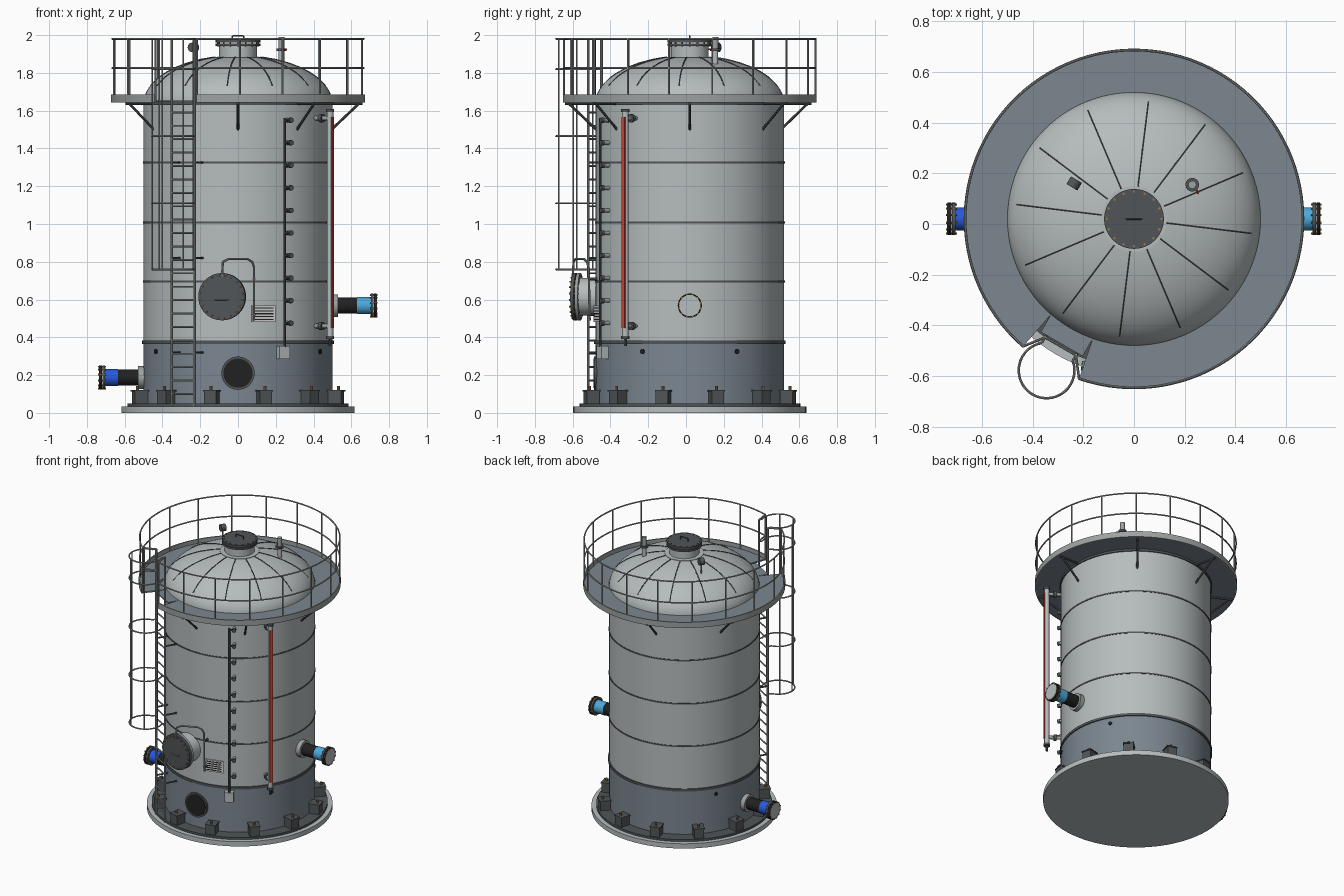
import bpy, bmesh
from math import sin, cos, pi, radians, sqrt
from mathutils import Vector, Matrix

if "Cube" in bpy.data.objects:
    bpy.data.objects.remove(bpy.data.objects["Cube"])


def material(name, r, g, b):
    m = bpy.data.materials.new(name)
    m.use_nodes = True
    m.diffuse_color = (r, g, b, 1)
    bsdf = next(n for n in m.node_tree.nodes if n.type == 'BSDF_PRINCIPLED')
    bsdf.inputs["Base Color"].default_value = (r, g, b, 1)
    return m


TANK = material("tank_grey", .47, .51, .51)
SKIRT = material("blue_grey", .20, .24, .28)
RAIL = material("rail_grey", .34, .36, .36)
STEEL = material("dark_steel", .08, .09, .095)
BLACK = material("black", .015, .015, .016)
RED = material("red", .60, .06, .04)
CYAN = material("cyan", .07, .40, .70)
BLUE = material("blue", .02, .10, .72)
BRASS = material("brass", .36, .20, .06)
WHITE = material("plate_white", .62, .64, .62)

CY = .02  # tank axis offset


def polar(r, deg, z):
    a = radians(deg)
    return Vector((r * cos(a), CY + r * sin(a), z))


def finish(name, bm, mat):
    bmesh.ops.recalc_face_normals(bm, faces=bm.faces)
    me = bpy.data.meshes.new(name)
    bm.to_mesh(me)
    bm.free()
    me.materials.append(mat)
    me.shade_smooth()
    me.set_sharp_from_angle(angle=radians(35))
    ob = bpy.data.objects.new(name, me)
    bpy.context.collection.objects.link(ob)
    return ob


def rods(name, segments, r, mat, sides=8):
    """Cylinders between pairs of points, joined in one object."""
    bm = bmesh.new()
    for a, b in segments:
        a, b = Vector(a), Vector(b)
        d = b - a
        m = Matrix.Translation((a + b) / 2) @ d.to_track_quat('Z', 'Y').to_matrix().to_4x4()
        bmesh.ops.create_cone(bm, cap_ends=True, segments=sides, radius1=r, radius2=r,
                              depth=d.length, matrix=m)
    return finish(name, bm, mat)


def chain(points):
    return list(zip(points[:-1], points[1:]))


def boxes(name, places, size, mat):
    """Boxes facing outward: each place is (radius, angle, z)."""
    bm = bmesh.new()
    for r, a, z in places:
        m = (Matrix.Translation(polar(r, a, z)) @ Matrix.Rotation(radians(a), 4, 'Z')
             @ Matrix.Diagonal((*size, 1)))
        bmesh.ops.create_cube(bm, size=1, matrix=m)
    return finish(name, bm, mat)


def lathe(name, profile, mat, start=0, end=360, steps=96):
    """Turn a closed (radius, z) profile around the tank axis."""
    bm = bmesh.new()
    full = end - start == 360
    rings = [[bm.verts.new(polar(r, start + (end - start) * i / steps, z)) for r, z in profile]
             for i in range(steps if full else steps + 1)]
    n = len(profile)
    for i in range(steps):
        p, q = rings[i], rings[(i + 1) % len(rings)]
        for j in range(n):
            k = (j + 1) % n
            bm.faces.new((p[j], p[k], q[k], q[j]))
    if not full:
        bm.faces.new(rings[0])
        bm.faces.new(rings[-1])
    bmesh.ops.remove_doubles(bm, verts=bm.verts, dist=1e-5)
    return finish(name, bm, mat)


def band(name, r0, r1, z0, z1, mat, **kw):
    return lathe(name, [(r0, z0), (r1, z0), (r1, z1), (r0, z1)], mat, **kw)


def dome_z(r):
    return 1.64 + .25 * sqrt(max(0, 1 - (r / .5) ** 2))


def bolt_ring(name, centre, axis, radius, count, length, mat=BRASS):
    """Small bolts around an axis."""
    axis = Vector(axis).normalized()
    u = axis.orthogonal().normalized()
    v = axis.cross(u)
    pts = [centre + radius * (u * cos(2 * pi * i / count) + v * sin(2 * pi * i / count))
           for i in range(count)]
    rods(name, [(p - axis * length / 2, p + axis * length / 2) for p in pts], .005, mat, 6)


# Base, skirt, shell and domed roof
band("base_plate", 0, .617, 0, .035, TANK)
band("skirt_foot_ring", 0, .585, .035, .05, STEEL)
band("skirt", 0, .5, .05, .37, SKIRT)
band("shell", 0, .5, .37, 1.64, TANK)
dome = [(.5 * cos(t * pi / 48), 1.64 + .25 * sin(t * pi / 48)) for t in range(25)]
lathe("domed_roof", [(0, 1.64)] + dome[:-1] + [(0, 1.89)], TANK)
band("skirt_band", .49, .507, .366, .384, STEEL)
for z in (.695, 1.007, 1.325):
    band("shell_seam", .49, .503, z - .005, z + .005, STEEL)
band("roof_seam", .49, .507, 1.63, 1.65, STEEL)
ribs = []
for i in range(12):
    ribs += chain([polar(r, 23 + 30 * i, dome_z(r) + .001) for r in (.13, .2, .27, .33, .38, .42, .465)])
rods("roof_ribs", ribs, .004, STEEL, 6)

# Roof manway
band("roof_manway_pad", 0, .13, 1.85, 1.885, TANK)
band("roof_manway_neck", 0, .1, 1.86, 1.945, TANK, steps=48)
band("roof_manway_flange", 0, .118, 1.942, 1.956, STEEL, steps=48)
band("roof_manway_lid", 0, .118, 1.96, 1.975, STEEL, steps=48)
bolt_ring("roof_manway_bolts", Vector((0, CY, 1.96)), (0, 0, 1), .108, 16, .04)
rods("roof_manway_handle", chain([(-.03, CY, 1.97), (-.03, CY, 1.996), (.03, CY, 1.996), (.03, CY, 1.97)]),
     .004, STEEL)

# Relief valve and dial on the roof
rods("valve_pipe", [((.23, .155, 1.8), (.23, .155, 1.92))], .015, TANK, 16)
rods("valve_flange", [((.23, .155, 1.915), (.23, .155, 1.93))], .027, STEEL, 16)
rods("valve_body", [((.23, .155, 1.93), (.23, .155, 1.99))], .016, RAIL, 16)
rods("valve_lever", [((.23, .155, 1.925), (.255, .12, 1.925))], .005, RED)
rods("dial_stem", [((-.235, .16, 1.82), (-.235, .16, 1.93))], .006, RAIL)
rods("dial", [((-.245, .145, 1.935), (-.227, .175, 1.935))], .025, STEEL, 20)

# Walkway with railing, open at the ladder
G0, G1 = -109, 229
band("walkway", .5, .67, 1.645, 1.655, SKIRT, start=G0, end=G1)
band("toe_board", .664, .672, 1.643, 1.685, RAIL, start=G0, end=G1)
boxes("ladder_landing", [(.53, 240, 1.65)], (.08, .19, .01), SKIRT)
arc = [G0 + (G1 - G0) * i / 102 for i in range(103)]
for z in (1.825, 1.98):
    rods("guard_rail", chain([polar(.666, a, z) for a in arc]), .005, RAIL)
rods("rail_posts", [(polar(.666, a, 1.65), polar(.666, a, 1.98)) for a in arc[::6]], .005, RAIL)
rods("walkway_struts", [(polar(.495, a, 1.5), polar(.645, a, 1.642))
                        for a in (0, 51, 103, 154, 206, 270, 309)], .007, STEEL)
rods("walkway_beams", [(polar(.49, a, 1.637), polar(.66, a, 1.637))
                       for a in (0, 51, 103, 154, 206, 270, 309)], .007, STEEL)

# Ladder with safety cage
out = polar(1, 240, 0) - polar(0, 240, 0)
side = Vector((-out.y, out.x, 0))
foot = polar(.58, 240, 0)


def at(s, z, o=0):
    return foot + side * s + out * o + Vector((0, 0, z))


W = .07
rods("ladder_rails", [(at(s, .035), at(s, 1.98)) for s in (-W, W)], .007, RAIL)
rods("ladder_rungs", [(at(-W, .1 + .071 * i), at(W, .1 + .071 * i)) for i in range(22)], .005, RAIL)
rods("ladder_brackets", [(at(s, z), at(s, z, -.1)) for s in (-W, W) for z in (.32, .82, 1.325)], .006, STEEL)
hoop = [(.11 * sin(radians(t)), .11 - .11 * cos(radians(t))) for t in range(40, 321, 10)]
hoop = [(W, 0)] + hoop + [(-W, 0)]
for z in (.76, 1.11, 1.465, 1.82, 1.98):
    rods("cage_hoop", chain([at(s, z, o) for s, o in hoop]), .005, RAIL)
rods("cage_bars", [(at(*(hoop[i][0], .76, hoop[i][1])), at(hoop[i][0], 1.98, hoop[i][1]))
                   for i in (4, 9, 15, 21, 26)], .004, RAIL)
rods("gate_rails", [(at(s, z), polar(.666, a, z)) for z in (1.825, 1.98) for s, a in ((-W, G1), (W, G0 + 360))],
     .005, RAIL)

# Anchor chairs and bolts around the foot
chairs = [15 + 30 * i for i in range(12)]
boxes("anchor_chairs", [(.538, a, .083) for a in chairs], (.07, .066, .07), STEEL)
boxes("anchor_chair_tops", [(.538, a, .118) for a in chairs], (.08, .074, .008), STEEL)
rods("anchor_bolts", [(polar(.55, a, .1), polar(.55, a, .142)) for a in chairs], .008, BRASS)

# Skirt access opening and vents
rods("skirt_opening_rim", [(polar(.46, 270, .21), polar(.508, 270, .21))], .088, STEEL, 40)
rods("skirt_opening", [(polar(.46, 270, .21), polar(.511, 270, .21))], .077, BLACK, 40)
rods("skirt_vents", [(polar(.48, a, .325), polar(.506, a, .325)) for a in (30, 150, 210, 330)], .013, BLACK, 16)

# Side manway with swing arm
A, Z = 262, .615
rods("side_manway_neck", [(polar(.45, A, Z), polar(.59, A, Z))], .1, TANK, 40)
rods("side_manway_flange", [(polar(.583, A, Z), polar(.6, A, Z))], .125, RAIL, 48)
rods("side_manway_cover", [(polar(.604, A, Z), polar(.622, A, Z))], .125, STEEL, 48)
bolt_ring("side_manway_bolts", polar(.605, A, Z), polar(1, A, 0) - polar(0, A, 0), .113, 20, .05)
rods("side_manway_handle", chain([polar(.62, A - 3, .6), polar(.638, A - 3, .6),
                                  polar(.638, A + 3, .6), polar(.62, A + 3, .6)]), .004, RAIL)
rods("swing_arm", chain([(.085, -.51, .49), (.085, -.515, .77), (.075, -.525, .80), (.05, -.54, .815),
                         (-.05, -.585, .815), (-.08, -.595, .80), (-.085, -.6, .72)]), .006, RAIL)
rods("swing_arm_hinges", [((.085, -.46, z), (.085, -.515, z)) for z in (.52, .71)], .008, STEEL)

# Data plate with ruled bars
boxes("data_plate", [(.506, 285.5, .525)], (.008, .13, .085), WHITE)
boxes("data_plate_bars", [(.511, 285.5, .495 + .015 * i) for i in range(5)], (.002, .105, .006), BLACK)

# Sampling line with taps and terminal box
taps = [.475 + .1194 * i for i in range(10)]
rods("sampling_line", [(polar(.535, 297.5, .35), polar(.535, 297.5, 1.56))], .007, STEEL)
rods("sampling_taps", [(polar(.49, 301, z), polar(.535, 301, z)) for z in taps], .011, RAIL, 12)
rods("tap_caps", [(polar(.53, 301, z), polar(.55, 301, z)) for z in taps], .014, STEEL, 12)
rods("tap_links", [(polar(.535, 297.5, z), polar(.535, 301, z)) for z in taps], .007, STEEL)
boxes("terminal_box", [(.52, 297.3, .32)], (.04, .06, .07), TANK)

# Level gauge
B = 325
rods("gauge_tube", [(polar(.595, B, .40), polar(.595, B, 1.6))], .017, TANK, 16)
boxes("gauge_strip", [(.606, B, 1.008)], (.018, .02, 1.115), RED)
rods("gauge_caps", [(polar(.595, B, z - .008), polar(.595, B, z + .008)) for z in (.4, 1.6)], .022, STEEL, 16)
rods("gauge_drain", [(polar(.595, B, .355), polar(.595, B, .4))], .008, STEEL)
rods("gauge_nozzles", [(polar(.48, B, z), polar(.595, B, z)) for z in (.46, 1.56)], .012, RAIL, 12)
rods("gauge_flanges", [(polar(.53, B, z), polar(.55, B, z)) for z in (.46, 1.56)], .022, STEEL, 16)


# Inlet and outlet pipes
def pipe(label, s, z, colour, c0, c1, tip):
    def run(part, x0, x1, r, mat):
        rods(label + part, [((s * x0, CY, z), (s * x1, CY, z))], r, mat, 32)
    run("_collar", .47, .53, .06, RAIL)
    run("_sleeve", .5, c0, .043, BLACK)
    run("_colour_band", c0, c1, .045, colour)
    run("_back_flange", c1, c1 + .013, .064, STEEL)
    run("_end_flange", c1 + .016, tip, .064, BLACK)
    run("_end_face", tip - .005, tip + .002, .056, TANK)
    bolt_ring(label + "_bolts", Vector((s * (c1 + tip) / 2, CY, z)), (1, 0, 0), .059, 12, tip - c1 + .012)


pipe("outlet", 1, .568, CYAN, .63, .705, .733)
pipe("inlet", -1, .187, BLUE, .635, .705, .735)
